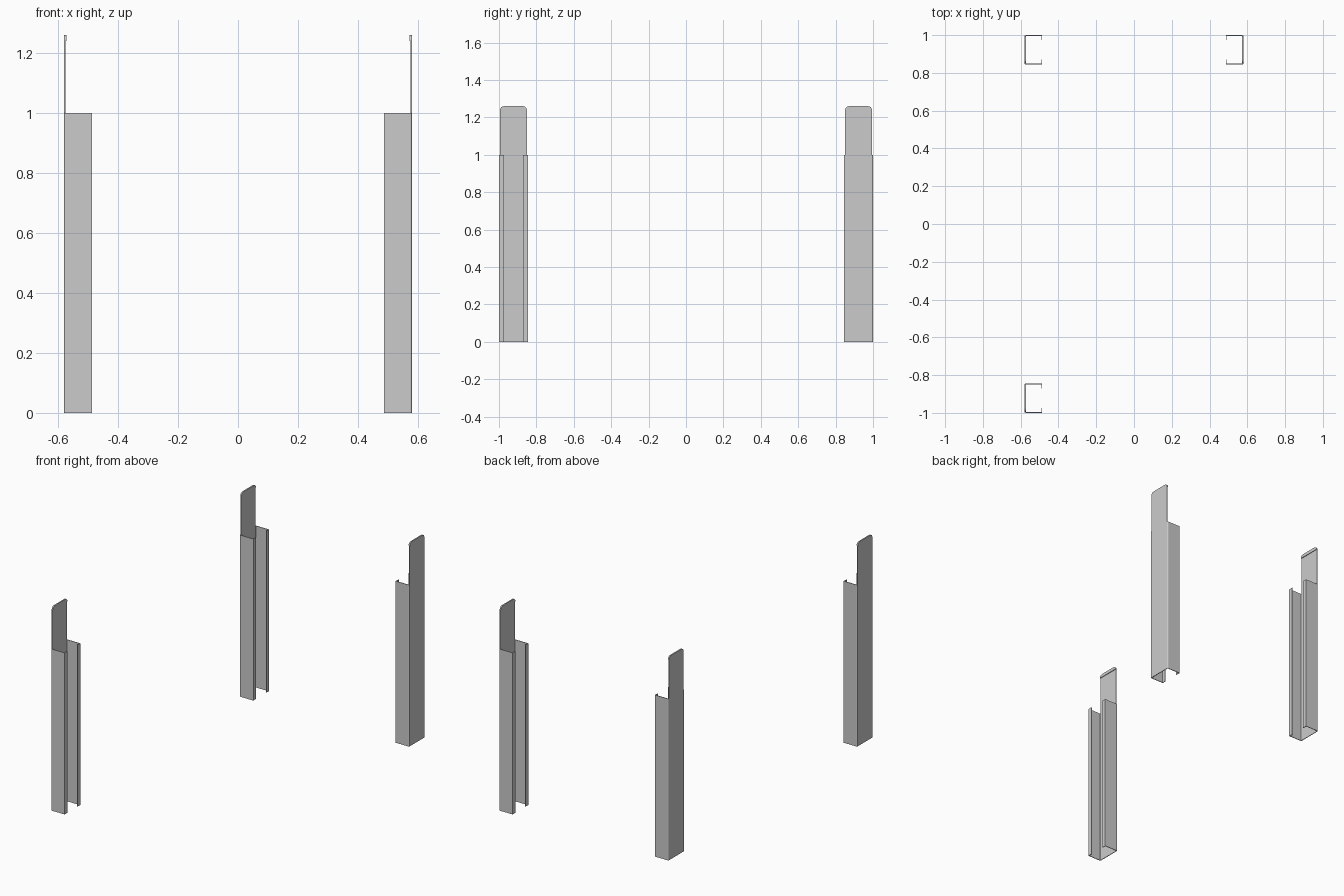
import bpy, bmesh, math

if "Cube" in bpy.data.objects:
    bpy.data.objects.remove(bpy.data.objects["Cube"])

T = 0.004        # sheet thickness
W = 0.155        # channel width along y
D = 0.093        # flange depth along x
LIP = 0.027      # returned lip
R = 0.006        # bend radius
H = 1.0          # channel height
TOP = 1.26       # tongue height
X = 0.58         # outer face of the web


def finish(name, bm):
    bmesh.ops.recalc_face_normals(bm, faces=bm.faces)
    me = bpy.data.meshes.new(name)
    bm.to_mesh(me)
    bm.free()
    ob = bpy.data.objects.new(name, me)
    bpy.context.collection.objects.link(ob)
    return ob


def prism(bm, outline, axis):
    """Extrude a closed outline along a vector."""
    face = bm.faces.new([bm.verts.new(p) for p in outline])
    ext = bmesh.ops.extrude_face_region(bm, geom=[face])
    bmesh.ops.translate(bm, vec=axis,
                        verts=[v for v in ext["geom"] if isinstance(v, bmesh.types.BMVert)])


def offset_path(d):
    """C profile at distance d inside the outer skin, rounded at the web."""
    h = W / 2
    r = R - d
    half = [(D - d, h - LIP), (D - d, h - d)]
    for i in range(4):
        a = math.radians(90 + 30 * i)
        half.append((R + r * math.cos(a), h - R + r * math.sin(a)))
    return half + [(x, -y) for x, y in reversed(half)]


def post(name, side, yc):
    def place(x, y, z):
        return (side * (X - x), yc + y, z)

    # Lipped C channel
    bm = bmesh.new()
    outer, inner = offset_path(0), offset_path(T)
    prism(bm, [place(x, y, 0) for x, y in outer + inner[::-1]], (0, 0, H))
    finish(name + "_channel", bm)

    # Tongue rising from the web, rounded at its top corners
    bm = bmesh.new()
    h, c = W / 2 - R, 0.02
    arc = [(h - c + c * math.cos(math.radians(a)), TOP - c + c * math.sin(math.radians(a)))
           for a in (0, 22.5, 45, 67.5, 90)]
    cap = arc + [(-y, z) for y, z in reversed(arc)]
    prism(bm, [place(0, y, z) for y, z in [(-h, H), (h, H)] + cap], (-side * T, 0, 0))
    finish(name + "_tongue", bm)

    # Folded hem along the tongue's top edge
    bm = bmesh.new()
    prism(bm, [place(T, y, z) for y, z in cap], (-side * 0.004, 0, 0))
    finish(name + "_hem", bm)


yc = 1 - W / 2
post("back_left_post", -1, yc)
post("back_right_post", 1, yc)
post("front_left_post", -1, -yc)
